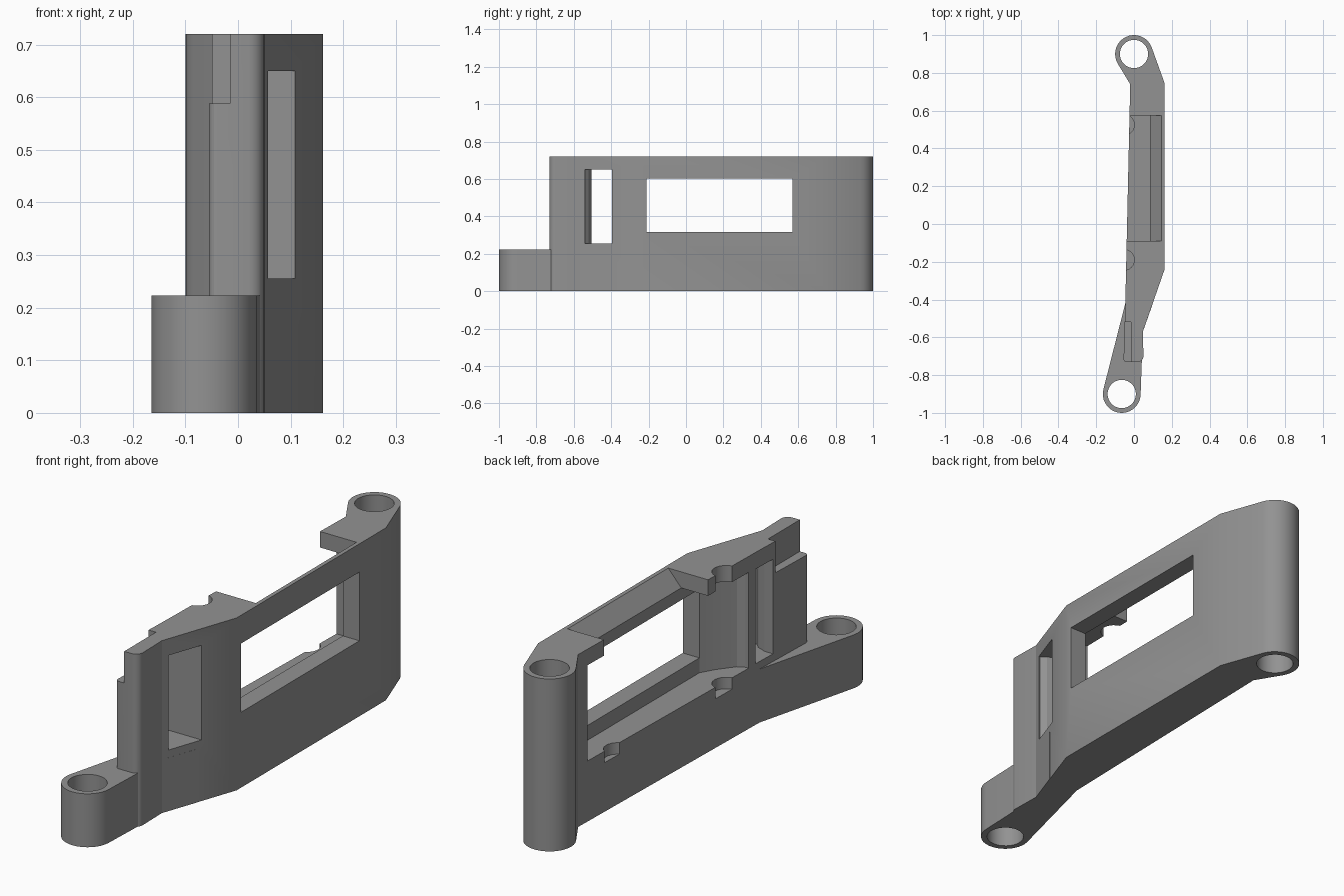
import bpy, bmesh, math

if "Cube" in bpy.data.objects:
    bpy.data.objects.remove(bpy.data.objects["Cube"])

grey = bpy.data.materials.new("plain grey")
grey.diffuse_color = (0.29, 0.29, 0.29, 1)
grey.use_nodes = True
grey.node_tree.nodes["Principled BSDF"].inputs["Base Color"].default_value = grey.diffuse_color


def arc(cx, cy, r, a0, a1, n):
    return [(cx + r * math.cos(math.radians(a0 + (a1 - a0) * i / n)),
             cy + r * math.sin(math.radians(a0 + (a1 - a0) * i / n))) for i in range(n + 1)]


def prism(name, pts, lo, hi, axis="z"):
    """Extrude a flat profile: (x, y) along z, or (x, z) along y."""
    place = (lambda p, h: (p[0], p[1], h)) if axis == "z" else (lambda p, h: (p[0], h, p[1]))
    bm = bmesh.new()
    face = bm.faces.new([bm.verts.new(place(p, lo)) for p in pts])
    step = (0, 0, hi - lo) if axis == "z" else (0, hi - lo, 0)
    new = bmesh.ops.extrude_face_region(bm, geom=[face])["geom"]
    bmesh.ops.translate(bm, vec=step, verts=[v for v in new if isinstance(v, bmesh.types.BMVert)])
    bmesh.ops.recalc_face_normals(bm, faces=bm.faces)
    mesh = bpy.data.meshes.new(name)
    bm.to_mesh(mesh)
    bm.free()
    mesh.materials.append(grey)
    ob = bpy.data.objects.new(name, mesh)
    bpy.context.collection.objects.link(ob)
    return ob


def box(name, x0, x1, y0, y1, z0, z1):
    return prism(name, [(x0, y0), (x1, y0), (x1, y1), (x0, y1)], z0, z1)


def combine(target, other, operation):
    mod = target.modifiers.new(operation.lower(), "BOOLEAN")
    mod.operation, mod.solver, mod.object = operation, "EXACT", other
    bpy.context.view_layer.update()
    result = bpy.data.meshes.new_from_object(target.evaluated_get(bpy.context.evaluated_depsgraph_get()))
    target.modifiers.clear()
    target.data = result
    bpy.data.objects.remove(other, do_unlink=True)


BACK, FRONT, TOP, SHELF = (0.0, 0.9), (-0.065, -0.9), 0.72, 0.223

# Full-height body with the rear sleeve
bracket = prism("bracket_body",
                arc(*BACK, 0.1, 20, 211, 18)
                + [(-0.02, 0.74), (-0.046, -0.42), (-0.055, -0.71)]
                + arc(-0.04, -0.715, 0.015, 180, 270, 4)
                + arc(0.02, -0.70, 0.03, -90, 0, 6)
                + [(0.047, -0.57), (0.162, -0.24), (0.162, 0.745)], 0, TOP)

# Low front arm with the front sleeve
arm = prism("front_arm",
            arc(*FRONT, 0.1, 166, 358, 18)
            + [(0.047, -0.57), (0.10, -0.42), (-0.046, -0.42)], 0, SHELF)
combine(bracket, arm, "UNION")

# Sleeve bores
for name, (cx, cy) in (("rear_bore", BACK), ("front_bore", FRONT)):
    combine(bracket, prism(name, arc(cx, cy, 0.075, 0, 348.75, 31), -0.1, 0.9), "DIFFERENCE")

# Inner recess, with its slanted front wall
combine(bracket, prism("inner_recess",
                       [(-0.2, 0.68), (-0.2, -0.35), (-0.03, -0.35), (0.0, -0.335),
                        (0.05, -0.27), (0.085, -0.21), (0.085, 0.68)], 0.253, 0.653), "DIFFERENCE")

# Window through the outer wall
combine(bracket, box("window", 0.0, 0.3, -0.21, 0.57, 0.315, 0.602), "DIFFERENCE")

# Bevelled gap in the top edge
combine(bracket, prism("top_gap", [(-0.2, 0.6), (0.085, 0.6), (0.085, 0.653),
                                   (0.145, 0.72), (0.145, 0.8), (-0.2, 0.8)],
                       -0.09, 0.575, "y"), "DIFFERENCE")

# Rounded screw notches in the ledge and the top tab
for name, cy, z0, z1 in (("ledge_notch_rear", 0.525, 0.205, 0.28),
                         ("ledge_notch_front", -0.19, 0.205, 0.28),
                         ("tab_notch", -0.19, 0.63, 0.8)):
    combine(bracket, prism(name, arc(-0.053, cy, 0.055, 0, 345, 23), z0, z1), "DIFFERENCE")

# Upright slot with a flared outer mouth
combine(bracket, prism("upright_slot", [(-0.2, -0.505), (-0.01, -0.505), (0.03, -0.52), (0.05, -0.54),
                                        (0.2, -0.54), (0.2, -0.395), (-0.2, -0.395)],
                       0.255, 0.65), "DIFFERENCE")

# Step at the top of the front end
combine(bracket, box("front_step", -0.2, -0.015, -0.9, -0.52, 0.588, 0.9), "DIFFERENCE")

bpy.context.view_layer.objects.active = bracket
bracket.select_set(True)
bpy.ops.object.shade_smooth_by_angle(angle=math.radians(20))
